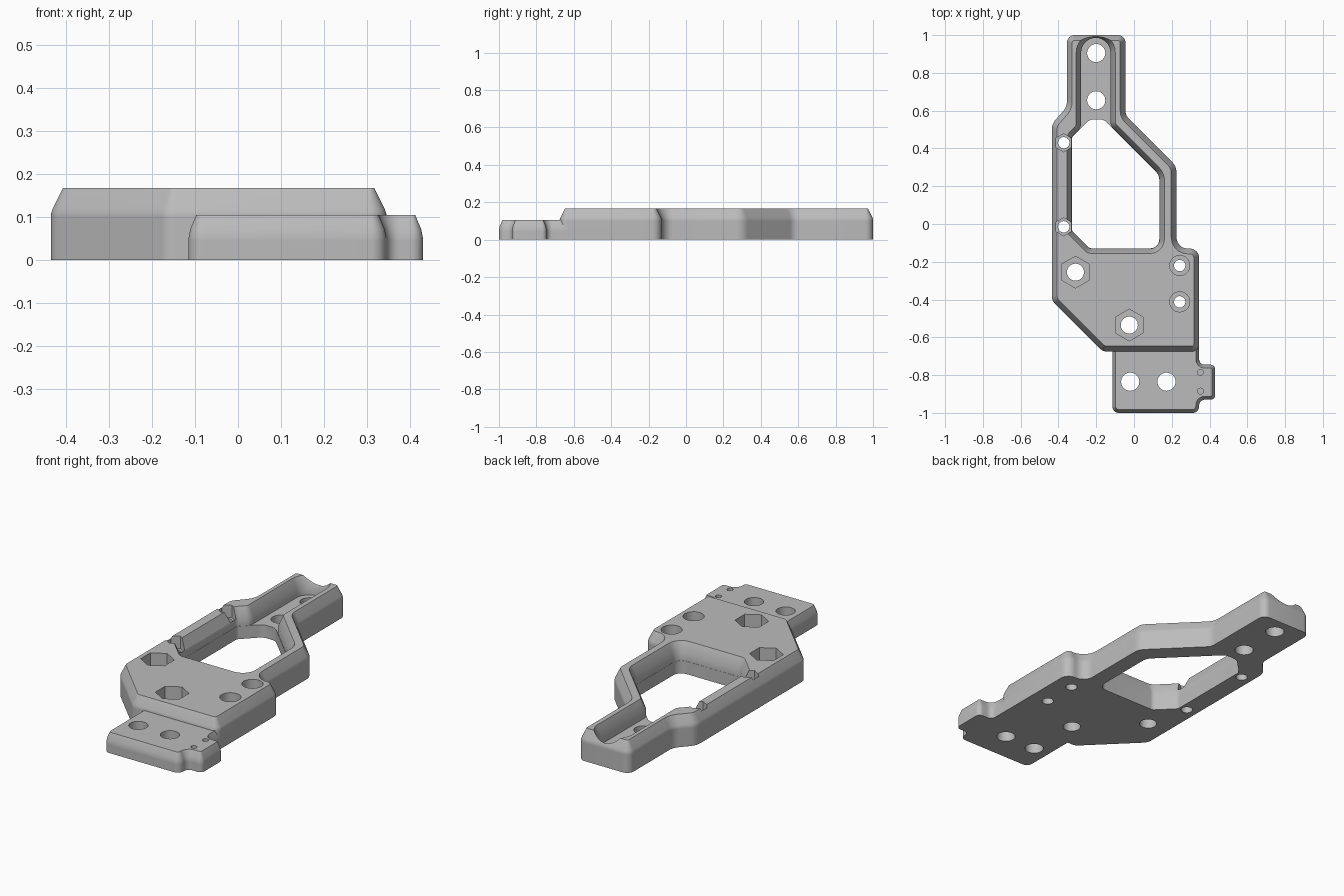
import bpy, bmesh, math
from mathutils import Vector

if "Cube" in bpy.data.objects:
    bpy.data.objects.remove(bpy.data.objects["Cube"], do_unlink=True)

grey = bpy.data.materials.new("plain grey")
grey.use_nodes = True
grey.diffuse_color = (0.5, 0.5, 0.5, 1)
grey.node_tree.nodes["Principled BSDF"].inputs["Base Color"].default_value = grey.diffuse_color


def outline(corners, inset, steps=8):
    """Counter-clockwise corners (x, y, radius), moved inwards and rounded."""
    n = len(corners)
    pts = [Vector(c[:2]) for c in corners]
    moved, signs = [], []
    for i in range(n):
        a = (pts[i] - pts[i - 1]).normalized()
        b = (pts[(i + 1) % n] - pts[i]).normalized()
        na, nb = Vector((-a.y, a.x)), Vector((-b.y, b.x))
        moved.append(pts[i] + (na + nb) * inset / (1 + na.dot(nb)))
        signs.append(1 if a.cross(b) > 0 else -1)
    ring = []
    for i in range(n):
        p = moved[i]
        a = (p - moved[i - 1]).normalized()
        b = (moved[(i + 1) % n] - p).normalized()
        s = signs[i]
        r = max(corners[i][2] - s * inset, 0.005)
        turn = a.angle(b)
        start = p - a * r * math.tan(turn / 2)
        centre = start + Vector((-a.y, a.x)) * s * r
        base = math.atan2(start.y - centre.y, start.x - centre.x)
        for k in range(steps + 1):
            t = base + s * turn * k / steps
            ring.append(centre + Vector((math.cos(t), math.sin(t))) * r)
    return ring


def skin(name, rings):
    """Solid from matching rings, each (points, height), bottom to top."""
    bm = bmesh.new()
    loops = [[bm.verts.new((p.x, p.y, z)) for p in ring] for ring, z in rings]
    for low, high in zip(loops, loops[1:]):
        for i in range(len(low)):
            j = (i + 1) % len(low)
            bm.faces.new((low[i], low[j], high[j], high[i]))
    bm.faces.new(loops[0][::-1])
    bm.faces.new(loops[-1])
    mesh = bpy.data.meshes.new(name)
    bm.to_mesh(mesh)
    bm.free()
    obj = bpy.data.objects.new(name, mesh)
    bpy.context.collection.objects.link(obj)
    mesh.materials.append(grey)
    return obj


def prism(name, corners, levels):
    return skin(name, [(outline(corners, inset), z) for inset, z in levels])


def post(x, y, r, low, high, sides=40):
    ring = [Vector((x + r * math.sin(-math.tau * k / sides), y + r * math.cos(math.tau * k / sides)))
            for k in range(sides)]
    return skin("cutter", [(ring, low), (ring, high)])


def combine(target, other, operation):
    mod = target.modifiers.new(operation.lower(), 'BOOLEAN')
    mod.operation, mod.solver, mod.object = operation, 'EXACT', other
    bpy.ops.object.select_all(action='DESELECT')
    bpy.context.view_layer.objects.active = target
    target.select_set(True)
    bpy.ops.object.modifier_apply(modifier=mod.name)
    bpy.data.objects.remove(other, do_unlink=True)


TOP = 0.168

# Main plate with a tall chamfer round the top
plate = prism("chassis_plate", [
    (-.165, -.675, .05), (.345, -.675, .04), (.345, -.13, .05), (.225, -.13, .06),
    (.225, .305, .08), (-.045, .575, .06), (-.045, 1, .04), (-.355, 1, .04),
    (-.355, .62, .08), (-.435, .53, .08), (-.435, -.405, .06)],
    [(0, 0), (0, .1), (0, .108), (.004, .12), (.028, TOP)])

# Lower front tongue with a side ear
tongue = prism("front_tongue", [
    (-.115, -1, .035), (.345, -1, .035), (.345, -.93, .03), (.43, -.93, .025),
    (.43, -.745, .025), (.345, -.745, .03), (.345, -.6, .01), (-.115, -.6, .01)],
    [(0, 0), (0, .045), (0, .052), (.004, .072), (.018, .105)])
combine(plate, tongue, 'UNION')

# Window and rear channel, flared at the rim
lower = [(-.33, -.035, .03), (-.235, -.13, .03), (.135, -.13, .05), (.135, .26, .07)]
channel = lower + [(-.125, .52, .06), (-.125, .985, .077), (-.28, .985, .077),
                   (-.28, .51, .06), (-.33, .46, .03)]
window = lower + [(-.16, .555, .06), (-.235, .555, .06), (-.33, .46, .03)]
combine(plate, prism("cutter", channel, [(0, .07), (0, .11), (-.026, TOP), (-.035, .188)]), 'DIFFERENCE')
combine(plate, prism("cutter", window, [(.001, -.05), (.001, .09)]), 'DIFFERENCE')

# Plain through holes in the channel and tongue
for x, y in [(-.2, .905), (-.2, .655), (-.02, -.835), (.172, -.835)]:
    combine(plate, post(x, y, .048, -.05, .3), 'DIFFERENCE')

# Recessed holes: centre, recess radius, recess sides, hole radius, recess floor
recesses = [(-.31, -.255, .084, 6, .045, .08), (-.025, -.535, .084, 6, .045, .08),
            (-.372, .43, .048, 6, .03, .1), (-.372, -.015, .048, 6, .03, .1),
            (.242, -.22, .053, 40, .03, .1), (.242, -.412, .053, 40, .03, .1)]
for x, y, wide, sides, narrow, floor in recesses:
    combine(plate, post(x, y, wide, floor, .3, sides), 'DIFFERENCE')
    combine(plate, post(x, y, narrow, -.05, .3), 'DIFFERENCE')

# Small blind holes in the ear
for y in (-.785, -.885):
    combine(plate, post(.352, y, .016, .04, .3, 20), 'DIFFERENCE')

bpy.ops.object.select_all(action='DESELECT')
plate.select_set(True)
bpy.context.view_layer.objects.active = plate
bpy.ops.object.shade_smooth_by_angle(angle=math.radians(32))
